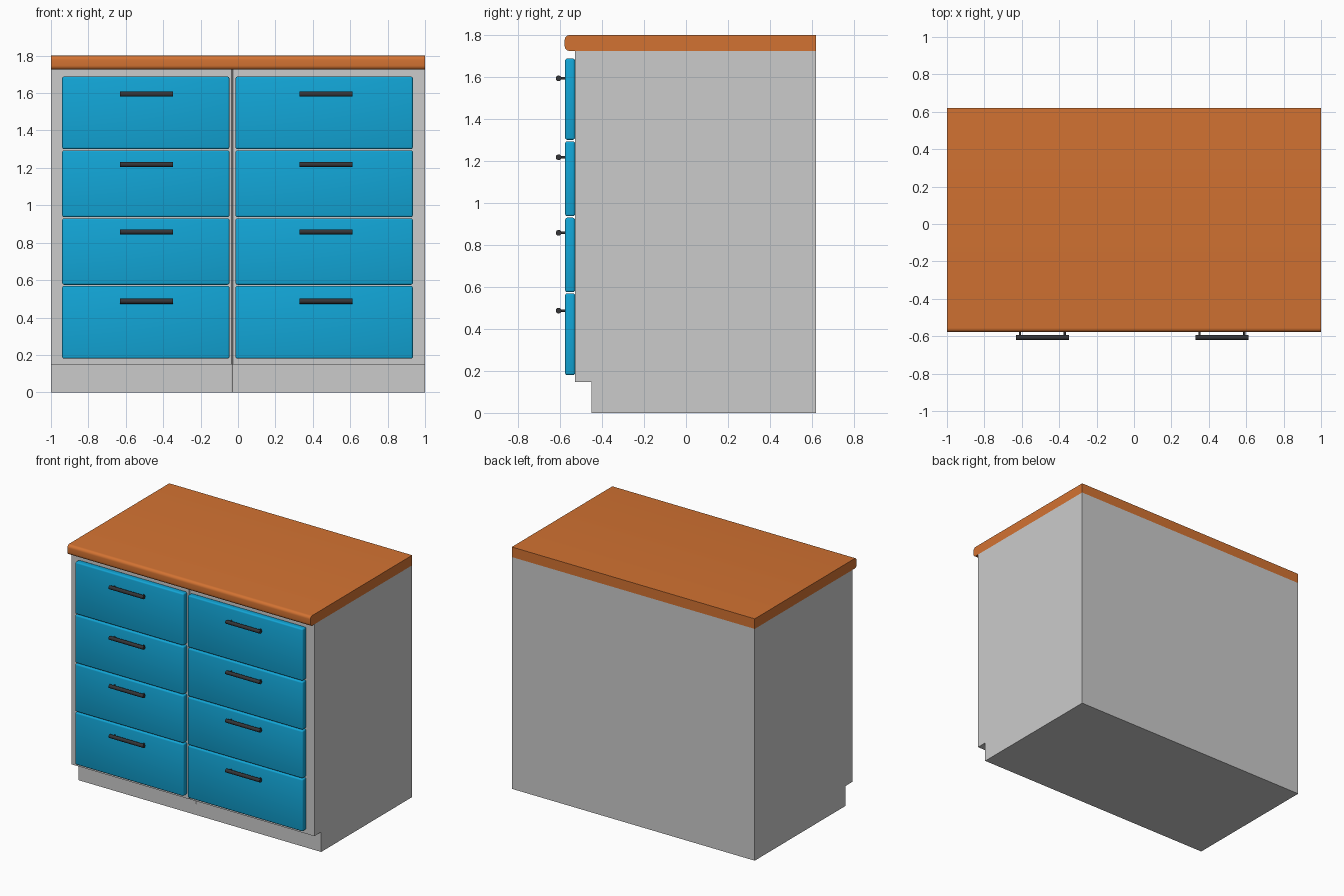
import bpy, bmesh, math
from mathutils import Vector, Matrix

if "Cube" in bpy.data.objects:
    bpy.data.objects.remove(bpy.data.objects["Cube"])


def material(name, rgb):
    m = bpy.data.materials.new(name)
    m.diffuse_color = (*rgb, 1)
    m.use_nodes = True
    m.node_tree.nodes["Principled BSDF"].inputs["Base Color"].default_value = m.diffuse_color
    return m


WOOD = material("worktop_orange", (0.65, 0.17, 0.032))
BLUE = material("drawer_blue", (0.006, 0.38, 0.68))
BLACK = material("handle_black", (0.035, 0.035, 0.038))


def finish(bm, name, mat=None, smooth=True):
    bmesh.ops.recalc_face_normals(bm, faces=bm.faces)
    me = bpy.data.meshes.new(name)
    bm.to_mesh(me)
    bm.free()
    ob = bpy.data.objects.new(name, me)
    bpy.context.collection.objects.link(ob)
    if mat:
        me.materials.append(mat)
    if smooth:
        bpy.ops.object.select_all(action='DESELECT')
        ob.select_set(True)
        bpy.context.view_layer.objects.active = ob
        bpy.ops.object.shade_smooth_by_angle(angle=math.radians(35))
    return ob


def extrude_x(profile, x0, x1):
    """Solid made from a (y, z) side profile swept from x0 to x1."""
    bm = bmesh.new()
    face = bm.faces.new([bm.verts.new((x0, y, z)) for y, z in profile])
    ext = bmesh.ops.extrude_face_region(bm, geom=[face])
    moved = [g for g in ext["geom"] if isinstance(g, bmesh.types.BMVert)]
    bmesh.ops.translate(bm, verts=moved, vec=(x1 - x0, 0, 0))
    return bm


def add_cylinder(bm, a, b, radius, sides):
    a, b = Vector(a), Vector(b)
    d = b - a
    rot = d.to_track_quat('Z', 'Y').to_matrix().to_4x4()
    bmesh.ops.create_cone(bm, cap_ends=True, segments=sides, radius1=radius,
                          radius2=radius, depth=d.length,
                          matrix=Matrix.Translation((a + b) / 2) @ rot)


# Two carcasses with toe kicks, a small groove where they meet at the front
SEAM, FRONT, KICK, BACK = -0.03, -0.53, -0.45, 0.62
side = [(KICK, 0), (BACK, 0), (BACK, 1.725), (FRONT, 1.725),
        (FRONT, 0.148), (KICK, 0.148)]
for name, x0, x1 in (("left_carcass", -1, SEAM), ("right_carcass", SEAM, 1)):
    bm = extrude_x(side, x0, x1)
    edges = [e for e in bm.edges
             if all(abs(v.co.x - SEAM) < 1e-5 and v.co.y < 0 for v in e.verts)
             and abs(e.verts[0].co.y - e.verts[1].co.y) < 1e-5]
    bmesh.ops.bevel(bm, geom=edges, offset=0.004, segments=1, affect='EDGES')
    finish(bm, name, smooth=False)

# Worktop with rounded front edge
R, Y0, Z0, Z1 = 0.022, -0.578, 1.725, 1.8
profile = [(BACK, Z0), (BACK, Z1)]
for zc, start in ((Z1 - R, 90), (Z0 + R, 180)):
    for i in range(7):
        t = math.radians(start + 15 * i)
        profile.append((Y0 + R + R * math.cos(t), zc + R * math.sin(t)))
finish(extrude_x(profile, -1, 1), "worktop", WOOD)

# Drawer fronts and bar handles: column (x0, x1, handle x), row (z0, z1, handle z)
columns = {"left": (-0.94, -0.046, -0.49), "right": (-0.013, 0.935, 0.47)}
rows = [(0.18, 0.569, 0.487), (0.575, 0.93, 0.858),
        (0.937, 1.294, 1.218), (1.301, 1.688, 1.594)]
for col, (x0, x1, hx) in columns.items():
    for n, (z0, z1, hz) in enumerate(rows, 1):
        bm = extrude_x([(-0.576, z0), (-0.529, z0), (-0.529, z1), (-0.576, z1)], x0, x1)
        bmesh.ops.bevel(bm, geom=bm.edges[:], offset=0.01, segments=3,
                        profile=0.5, affect='EDGES')
        finish(bm, f"{col}_drawer_front_{n}", BLUE)

        bm = bmesh.new()
        add_cylinder(bm, (hx - 0.142, -0.607, hz), (hx + 0.142, -0.607, hz), 0.0135, 24)
        for s in (-0.12, 0.12):
            add_cylinder(bm, (hx + s, -0.57, hz), (hx + s, -0.607, hz), 0.006, 12)
        finish(bm, f"{col}_handle_{n}", BLACK)
